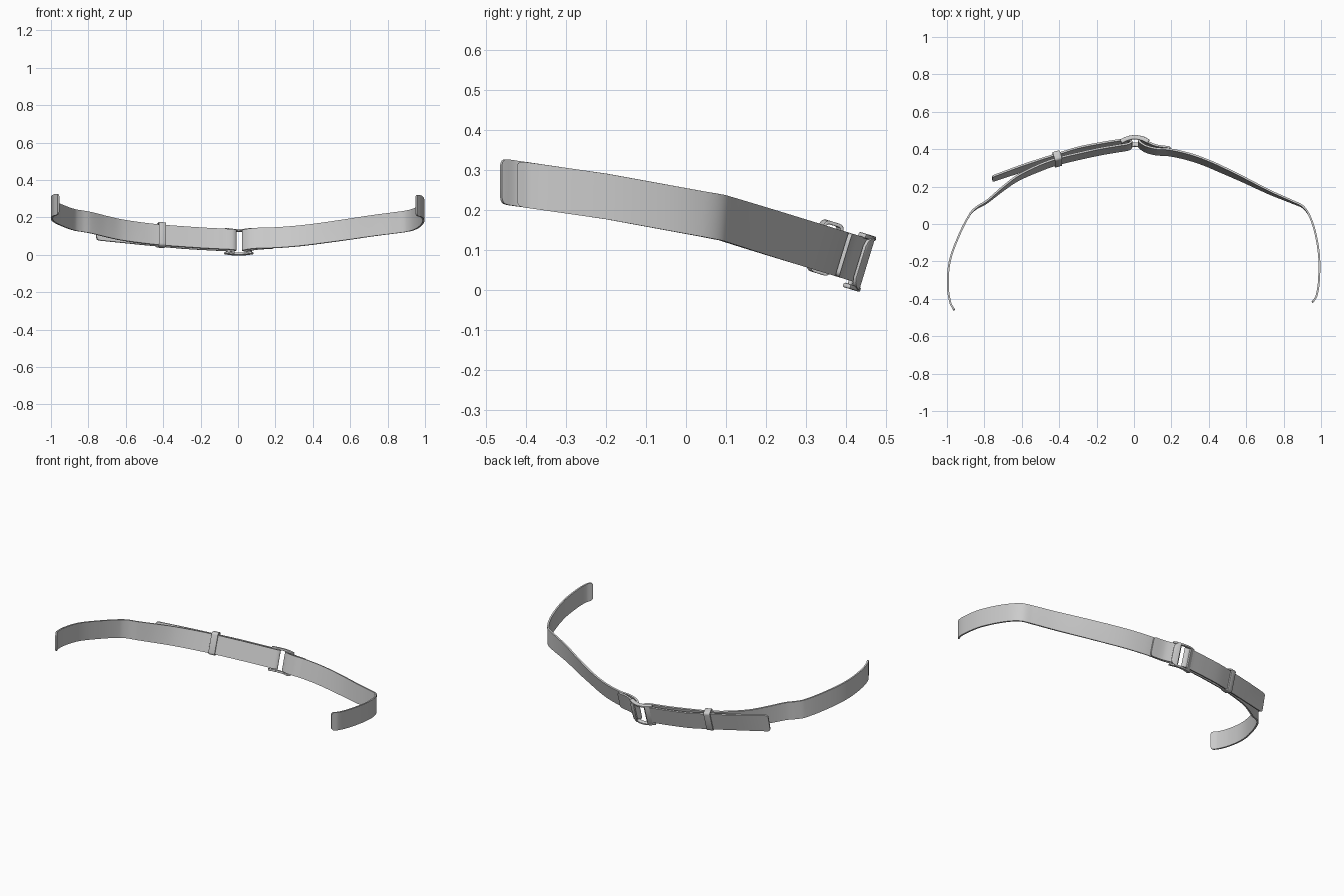
import bpy, bmesh, math
from mathutils import Vector

if "Cube" in bpy.data.objects:
    bpy.data.objects.remove(bpy.data.objects["Cube"])

TILT = math.radians(17)


def lerp_table(table, v):
    for (a, fa), (b, fb) in zip(table, table[1:]):
        if v <= b:
            return fa + (fb - fa) * (v - a) / (b - a)
    return table[-1][1]


def centre_z(y):
    return lerp_table([(-0.47, 0.273), (-0.2, 0.234), (0.09, 0.181), (0.42, 0.08), (0.5, 0.055)], y)


def up_at(y):
    a = TILT * min(1, max(0, (y - 0.04) / 0.26))
    return Vector((0, math.sin(a), math.cos(a)))


def smooth_path(pts, n=8):
    """Hermite curve through 2D points, tangents weighted by chord length."""
    p = [Vector(q) for q in pts]
    m = []
    for i in range(len(p)):
        a, b = p[max(i - 1, 0)], p[min(i + 1, len(p) - 1)]
        m.append((b - a) / ((p[i] - a).length + (b - p[i]).length))
    out = []
    for i in range(len(p) - 1):
        d = (p[i + 1] - p[i]).length
        for k in range(n):
            t = k / n
            out.append(p[i] * (2*t**3 - 3*t**2 + 1) + m[i] * d * (t**3 - 2*t**2 + t)
                       + p[i + 1] * (3*t**2 - 2*t**3) + m[i + 1] * d * (t**3 - t**2))
    return out + [p[-1]]


def finish(name, rows, thick, closed=False, bevel=0):
    """Skin rows of points into a sheet, thicken it, shade it."""
    bm = bmesh.new()
    vs = [[bm.verts.new(c) for c in r] for r in rows]
    pairs = list(zip(vs, vs[1:])) + ([(vs[-1], vs[0])] if closed else [])
    for r, s in pairs:
        for j in range(len(r) - 1):
            bm.faces.new((r[j], s[j], s[j + 1], r[j + 1]))
    bmesh.ops.recalc_face_normals(bm, faces=bm.faces)
    me = bpy.data.meshes.new(name)
    bm.to_mesh(me)
    bm.free()
    ob = bpy.data.objects.new(name, me)
    bpy.context.collection.objects.link(ob)
    bpy.ops.object.select_all(action='DESELECT')
    ob.select_set(True)
    bpy.context.view_layer.objects.active = ob
    mod = ob.modifiers.new("thickness", 'SOLIDIFY')
    mod.thickness, mod.offset = thick, 0
    bpy.ops.object.modifier_apply(modifier=mod.name)
    if bevel:
        mod = ob.modifiers.new("soft_edges", 'BEVEL')
        mod.width, mod.segments, mod.limit_method = bevel, 2, 'ANGLE'
        bpy.ops.object.modifier_apply(modifier=mod.name)
    bpy.ops.object.shade_smooth_by_angle(angle=math.radians(35))
    return ob


def strap(name, pts, half=0.057, thick=0.010, r=0.016):
    path = smooth_path(pts)
    # extra samples near the ends for rounded corners
    steps = [0, 0.07, 0.25, 0.55]
    head = [path[0] + (path[1] - path[0]).normalized() * r * s for s in steps]
    tail = [path[-1] + (path[-2] - path[-1]).normalized() * r * s for s in steps]
    mid = [q for q in path if (q - path[0]).length > r and (q - path[-1]).length > r]
    path = head + mid + tail[::-1]
    rows = []
    for q in path:
        d = min((q - path[0]).length, (q - path[-1]).length, r)
        h = half - r + math.sqrt(max(0, r * r - (r - d) ** 2))
        c, u = Vector((q.x, q.y, centre_z(q.y))), up_at(q.y)
        rows.append([c + u * h * k for k in (-1, -0.4, 0.4, 1)])
    return finish(name, rows, thick)


# Left strap: runs to the buckle, wraps its bar and returns as the loose tail
strap("left_strap_with_tail", [
    (-0.96, -0.462), (-0.982, -0.42), (-0.995, -0.33), (-0.985, -0.2), (-0.935, -0.06),
    (-0.875, 0.055), (-0.84, 0.088), (-0.79, 0.117), (-0.7, 0.19), (-0.62, 0.247),
    (-0.5, 0.303), (-0.41, 0.335), (-0.3, 0.362), (-0.18, 0.388), (-0.08, 0.405),
    (-0.03, 0.414), (-0.014, 0.426), (-0.03, 0.438), (-0.08, 0.432), (-0.18, 0.416),
    (-0.3, 0.392), (-0.41, 0.358), (-0.5, 0.33), (-0.62, 0.29), (-0.757, 0.242)])

# Right strap: wraps the other bar and ends in a short fold
strap("right_strap_with_fold", [
    (0.953, -0.42), (0.975, -0.385), (0.988, -0.31), (0.99, -0.18), (0.97, -0.05),
    (0.94, 0.04), (0.905, 0.09), (0.85, 0.117), (0.725, 0.17), (0.55, 0.255),
    (0.35, 0.342), (0.2, 0.382), (0.12, 0.388), (0.07, 0.4), (0.04, 0.416),
    (0.027, 0.43), (0.042, 0.44), (0.075, 0.422), (0.12, 0.404), (0.195, 0.394)])

# Buckle frame, tilted with the strap: x along the belt, n outward, u up
O = Vector((0, 0.425, 0.073))
N = Vector((0, math.cos(TILT), -math.sin(TILT)))
U = Vector((0, math.sin(TILT), math.cos(TILT)))


def loc(x, n, u):
    return O + Vector((x, 0, 0)) + N * n + U * u


def arch(x):
    return 0.026 - 4.5 * (x - 0.004) ** 2


# Curved rails above and below the strap
for name, s in (("upper", 1), ("lower", -1)):
    rows = [[loc(x, arch(x) - 0.006, s * 0.066 + e) for e in (-0.006, 0.006)]
            for x in [-0.07 + 0.0148 * i for i in range(11)]]
    finish("buckle_rail_" + name, rows, 0.024, bevel=0.004)

# Curved end plates lying over the strap, with rounded outer corners
for name, s in (("left", -1), ("right", 1)):
    rows = []
    for i in range(9):
        x = 0.036 + 0.036 * i / 8
        h = 0.040 + 0.028 * math.sqrt(1 - (i / 8) ** 2)
        rows.append([loc(s * x + 0.004, arch(s * x) + 0.004, h * k) for k in (-1, 0, 1)])
    finish("buckle_plate_" + name, rows, 0.009, bevel=0.002)

# Inner bars wrapped by the straps
for name, x in (("left", -0.026), ("right", 0.038)):
    ring = [2 * math.pi * i / 12 for i in range(12)]
    rows = [[loc(x + 0.0045 * math.cos(a), 0.003 + 0.0045 * math.sin(a), h)
             for h in (-0.066, 0.066)] for a in ring]
    finish("buckle_bar_" + name, rows, 0.003, closed=True)

# Keeper loop around strap and tail
T = Vector((0.16, 0.045, -0.0135)).normalized()
KU = up_at(0.35)
KN = KU.cross(T).normalized()
C = Vector((-0.41, 0.348, centre_z(0.348) + 0.004))
rows = []
for cx, cu, a0 in ((1, 1, 0), (-1, 1, 90), (-1, -1, 180), (1, -1, 270)):
    for k in range(5):
        a = math.radians(a0 + 22.5 * k)
        n = cx * 0.013 + 0.010 * math.cos(a)
        u = cu * 0.053 + 0.010 * math.sin(a)
        rows.append([C + KN * n + KU * u + T * t for t in (-0.02, 0.02)])
finish("keeper_loop", rows, 0.009, closed=True, bevel=0.002)
